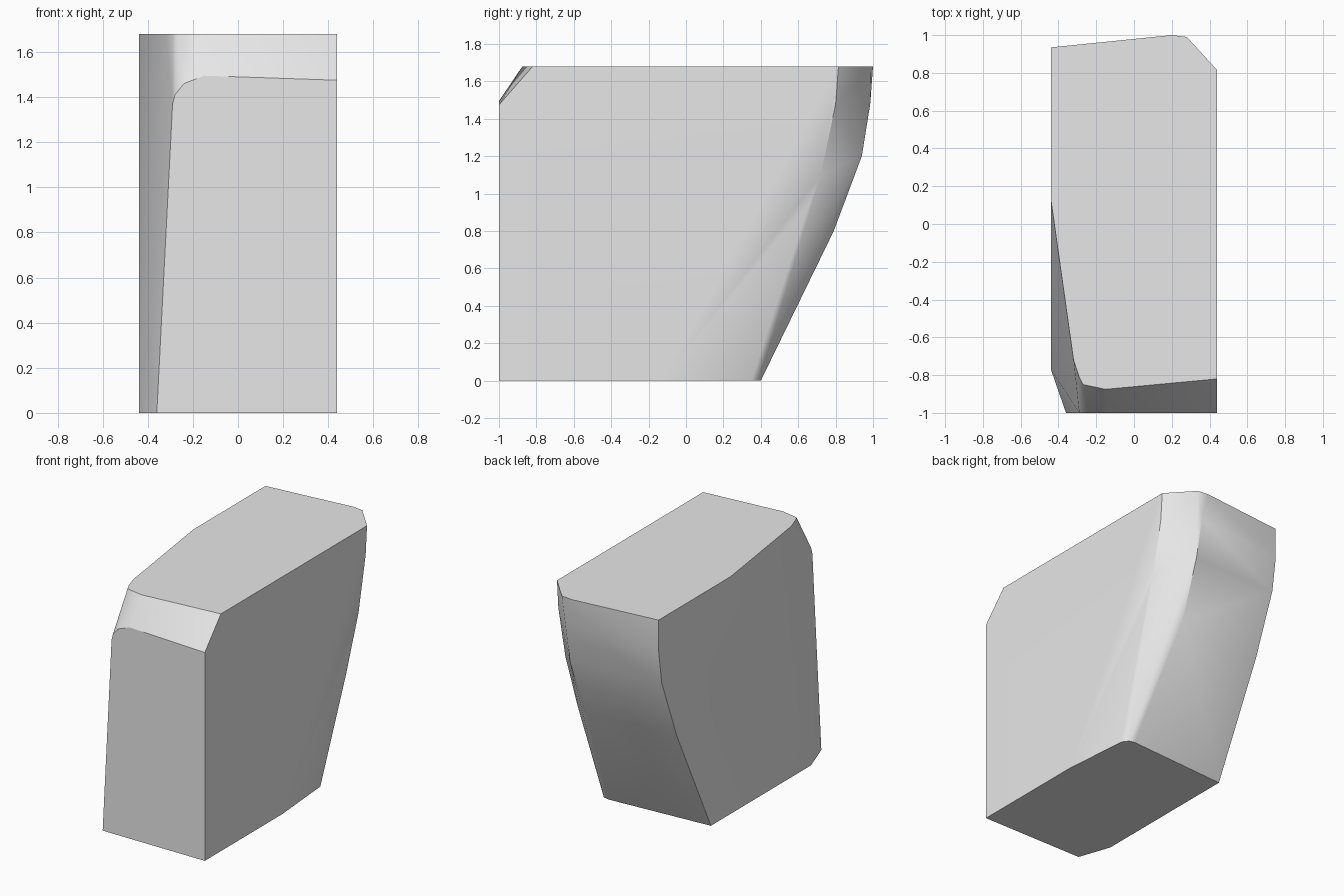
import bpy, bmesh, math

cube = bpy.data.objects.get("Cube")
if cube:
    bpy.data.objects.remove(cube, do_unlink=True)

HALF = 0.44   # half width
TOP = 1.68    # height

grey = bpy.data.materials.new("plain_grey")
grey.use_nodes = True
colour = (0.8, 0.8, 0.8, 1)
grey.diffuse_color = colour
grey.node_tree.nodes["Principled BSDF"].inputs["Base Color"].default_value = colour

# Curved back edge on the right side: (y, z)
back_right = [(-HALF, y, z) for y, z in
              [(0.35, 0), (0.73, 0.78), (0.9, 1.22), (0.935, 1.46), (0.935, TOP)]]
# Back edge of the flat left side
back_left = [(HALF, y, z) for y, z in
             [(-0.13, 0), (0.66, 0.95), (0.72, 1.1), (0.8, 1.48), (0.815, TOP)]]
# Leaning ridge between the back and the left side
ridge = [(0.33, 0.4, 0), (0.37, 0.39, 0), (0.4, 0.35, 0), (0.425, 0.6, 0.7),
         (0.24, 0.79, 0.8), (0.25, 0.94, 1.2), (0.24, 0.985, 1.48),
         (0.2, 1, TOP), (0.28, 0.99, TOP)]
# Front face outline: (x, z)
front = [(x, -1, z) for x, z in
         [(HALF, 0), (HALF, 1.475), (-0.15, 1.495), (-0.24, 1.46),
          (-0.28, 1.41), (-0.29, 1.37), (-0.36, 0)]]
# Top face edge along the front and the right front bevel
top_edge = [(x, y, TOP) for x, y in
            [(HALF, -0.82), (-0.15, -0.875), (-0.27, -0.85),
             (-0.29, -0.81), (-0.32, -0.72), (-HALF, 0.13)]]
bevel_foot = [(-HALF, -0.77, 0)]

# Solid block wrapped around the edge profiles
bm = bmesh.new()
for p in back_right + back_left + ridge + front + top_edge + bevel_foot:
    bm.verts.new(p)
hull = bmesh.ops.convex_hull(bm, input=bm.verts[:])
loose = [v for v in bm.verts if not v.link_faces]
bmesh.ops.delete(bm, geom=loose, context="VERTS")
bmesh.ops.dissolve_limit(bm, angle_limit=math.radians(0.5),
                         verts=bm.verts[:], edges=bm.edges[:])
bmesh.ops.recalc_face_normals(bm, faces=bm.faces[:])
mesh = bpy.data.meshes.new("shaped_block")
bm.to_mesh(mesh)
bm.free()
mesh.materials.append(grey)

block = bpy.data.objects.new("shaped_block", mesh)
bpy.context.collection.objects.link(block)
bpy.ops.object.select_all(action="DESELECT")
block.select_set(True)
bpy.context.view_layer.objects.active = block
bpy.ops.object.shade_smooth_by_angle(angle=math.radians(30))
